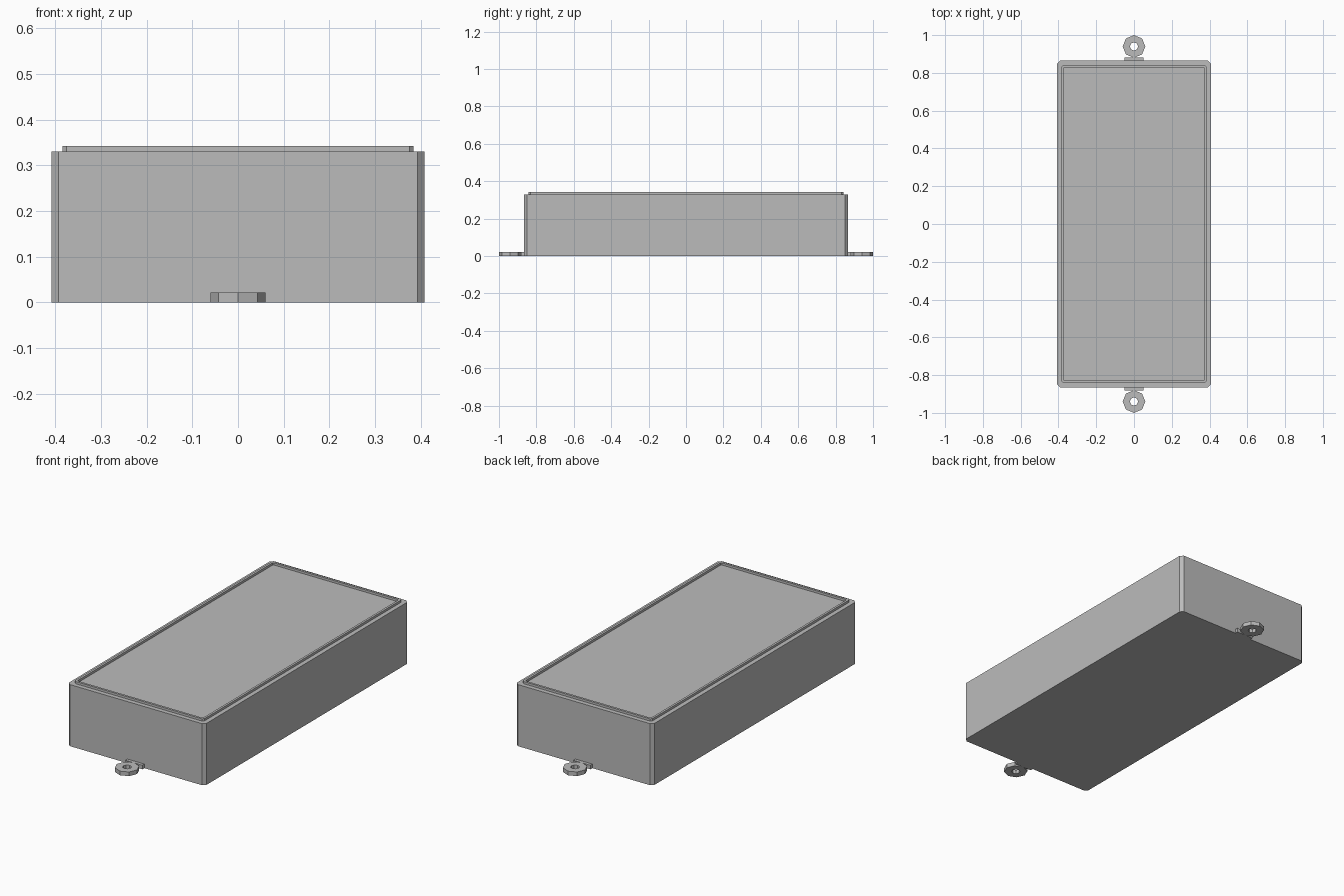
import bpy
import bmesh
from math import cos, sin, tau

cube = bpy.data.objects.get("Cube")
if cube:
    bpy.data.objects.remove(cube, do_unlink=True)

grey = bpy.data.materials.new("plain grey")
grey.use_nodes = True
colour = (0.5, 0.5, 0.5, 1)
grey.diffuse_color = colour
grey.node_tree.nodes["Principled BSDF"].inputs["Base Color"].default_value = colour


def chamfered(x, y, c):
    """Rectangle outline with cut corners, counter-clockwise."""
    return [(x, c - y), (x, y - c), (x - c, y), (c - x, y),
            (-x, y - c), (-x, c - y), (c - x, -y), (x - c, -y)]


def circle(radius, centre_y, sides=8):
    return [(radius * cos(tau * i / sides), centre_y + radius * sin(tau * i / sides))
            for i in range(sides)]


def loft(name, sections, closed=False):
    """Join (outline, height) sections; cap both ends, or close into a ring."""
    bm = bmesh.new()
    loops = [[bm.verts.new((x, y, z)) for x, y in outline] for outline, z in sections]
    pairs = list(zip(loops, loops[1:]))
    if closed:
        pairs.append((loops[-1], loops[0]))
    else:
        bm.faces.new(loops[0])
        bm.faces.new(loops[-1])
    for a, b in pairs:
        for i in range(len(a)):
            j = (i + 1) % len(a)
            bm.faces.new((a[i], a[j], b[j], b[i]))
    bmesh.ops.recalc_face_normals(bm, faces=bm.faces)
    mesh = bpy.data.meshes.new(name)
    bm.to_mesh(mesh)
    bm.free()
    mesh.materials.append(grey)
    obj = bpy.data.objects.new(name, mesh)
    bpy.context.collection.objects.link(obj)
    return obj


# Enclosure body with a raised lip around the top panel
top, lip_top = 0.33, 0.342
body = chamfered(0.408, 0.865, 0.016)
lip_outer = chamfered(0.384, 0.841, 0.009)
lip_inner = chamfered(0.372, 0.829, 0.004)
loft("enclosure_body", [(body, 0), (body, top), (lip_outer, top), (lip_outer, lip_top),
                        (lip_inner, lip_top), (lip_inner, top)])

# Mounting lugs: an eight-sided eyelet and a small foot joining it to the wall
lug_height = 0.022
for side, label in ((-1, "front"), (1, "back")):
    outer = circle(0.06, side * 0.94)
    hole = circle(0.022, side * 0.94)
    loft(label + "_eyelet", [(outer, 0), (outer, lug_height),
                             (hole, lug_height), (hole, 0)], closed=True)
    foot = [(x, side * y) for x, y in ((-0.05, 0.86), (0.05, 0.86), (0.05, 0.882), (-0.05, 0.882))]
    loft(label + "_foot", [(foot, 0), (foot, lug_height)])
